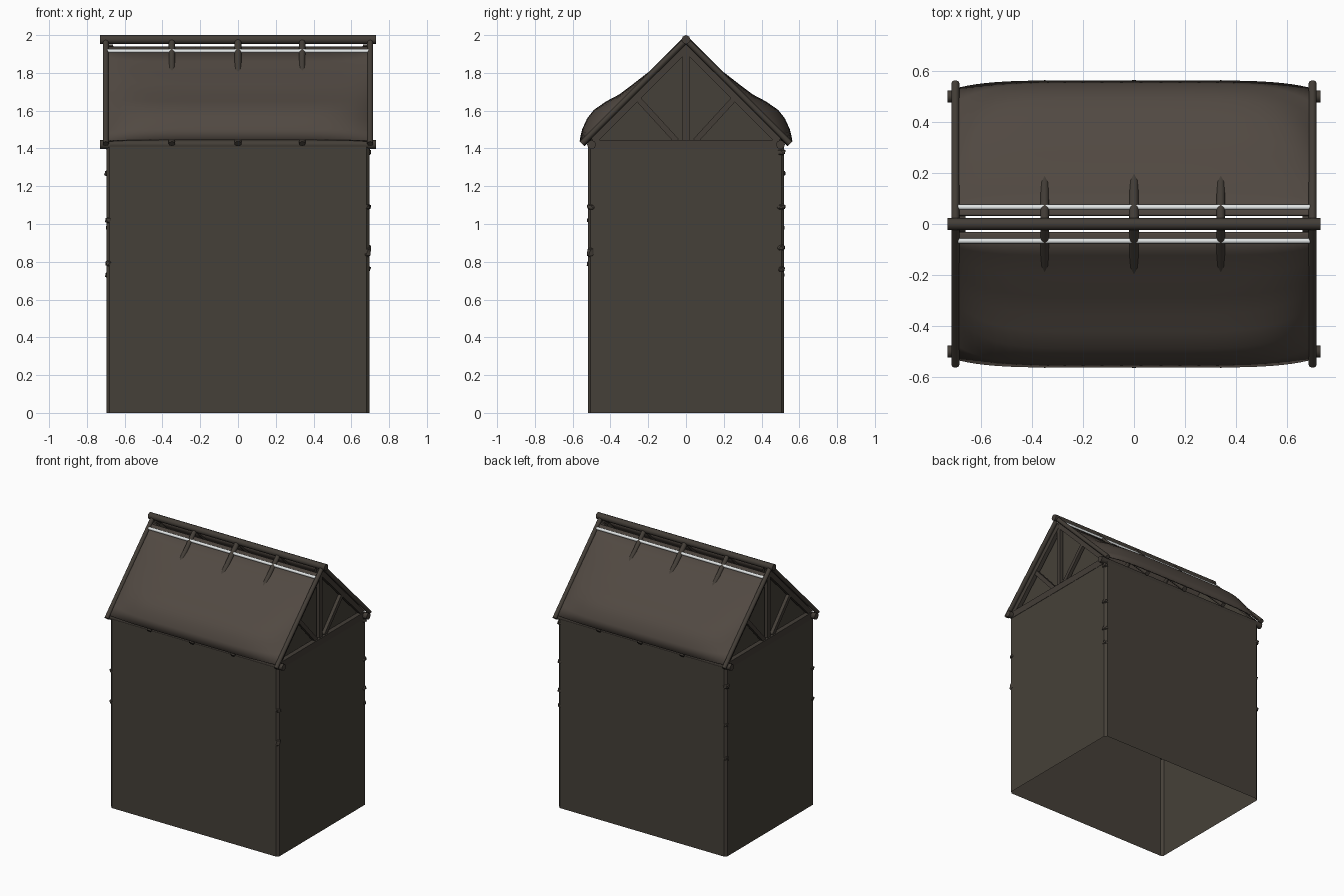
import bpy, bmesh, math, random
from mathutils import Vector

if "Cube" in bpy.data.objects:
    bpy.data.objects.remove(bpy.data.objects["Cube"])

random.seed(4)

def mat(name, col):
    m = bpy.data.materials.new(name)
    m.diffuse_color = (*col, 1)
    m.use_nodes = True
    m.node_tree.nodes["Principled BSDF"].inputs["Base Color"].default_value = m.diffuse_color
    return m

WALL = mat("dark wall", (0.060, 0.051, 0.040))
WOOD = mat("dark timber", (0.056, 0.047, 0.038))
CLOTH = mat("brown canvas", (0.082, 0.066, 0.054))
PALE = mat("pale cord", (0.85, 0.88, 0.88))

def finish(bm, name, m, smooth=None):
    me = bpy.data.meshes.new(name)
    bmesh.ops.recalc_face_normals(bm, faces=bm.faces)
    bm.to_mesh(me)
    bm.free()
    o = bpy.data.objects.new(name, me)
    bpy.context.collection.objects.link(o)
    me.materials.append(m)
    if smooth:
        bpy.ops.object.select_all(action='DESELECT')
        o.select_set(True)
        bpy.context.view_layer.objects.active = o
        bpy.ops.object.shade_smooth_by_angle(angle=math.radians(smooth))
    return o

def pole(name, a, b, r, m=WOOD, sides=8, r2=None):
    a, b = Vector(a), Vector(b)
    bm = bmesh.new()
    bmesh.ops.create_cone(bm, cap_ends=True, segments=sides, radius1=r,
                          radius2=r if r2 is None else r2, depth=(b - a).length)
    rot = (b - a).to_track_quat('Z', 'Y').to_matrix().to_4x4()
    rot.translation = (a + b) / 2
    bm.transform(rot)
    return finish(bm, name, m, 50)

def beam(name, x, p, q, width, depth):
    """Square timber in the gable plane from p to q (y, z)."""
    p, q = Vector(p), Vector(q)
    d = (q - p).normalized()
    n = Vector((-d.y, d.x)) * width / 2
    bm = bmesh.new()
    rings = [[bm.verts.new((xx, c.x, c.y)) for c in (p + n, q + n, q - n, p - n)]
             for xx in (x - depth / 2, x + depth / 2)]
    for ring in rings:
        bm.faces.new(ring)
    for i in range(4):
        j = (i + 1) % 4
        bm.faces.new((rings[0][i], rings[0][j], rings[1][j], rings[1][i]))
    return finish(bm, name, WOOD)

# Walls: thin open-bottomed shell with chamfered corners
bm = bmesh.new()
X, Y, C = 0.695, 0.52, 0.015
outline = [(X, -Y + C), (X, Y - C), (X - C, Y), (-X + C, Y),
           (-X, Y - C), (-X, -Y + C), (-X + C, -Y), (X - C, -Y)]
lo = [bm.verts.new((x, y, 0)) for x, y in outline]
hi = [bm.verts.new((x, y, 1.41)) for x, y in outline]
for i in range(8):
    j = (i + 1) % 8
    bm.faces.new((lo[i], lo[j], hi[j], hi[i]))
finish(bm, "walls", WALL)

# Ridge pole
pole("ridge_pole", (-0.73, 0, 1.976), (0.73, 0, 1.976), 0.024)

PROFILE = [(0.035, 1.935), (0.12, 1.853), (0.20, 1.797), (0.28, 1.735), (0.35, 1.682),
           (0.42, 1.645), (0.485, 1.60), (0.52, 1.555), (0.545, 1.50), (0.558, 1.445)]

for s, side in ((-1, "front"), (1, "back")):
    pole(side + "_eave_pole", (-0.73, s * 0.50, 1.42), (0.73, s * 0.50, 1.42), 0.024)
    # Pale cord below the ridge
    pole(side + "_cord", (-0.69, s * 0.066, 1.916), (0.69, s * 0.066, 1.916), 0.011, PALE)
    # Rafters: two outer, three partly hidden by the canvas
    for x, r in ((-0.70, 0.016), (-0.35, 0.017), (0, 0.019), (0.34, 0.017), (0.70, 0.016)):
        pole(side + "_rafter", (x, 0, 1.975), (x, s * 0.552, 1.425), r)
    # Canvas: straight at the gable edges, bulging between them
    bm = bmesh.new()
    n = len(PROFILE)
    NX = 28
    grid = []
    for i in range(NX + 1):
        u = -math.cos(math.pi * i / NX)
        bulge = 1 - abs(u) ** 6
        col = []
        for k, (py, pz) in enumerate(PROFILE):
            t = k / (n - 1)
            ey, ez = 0.035 + 0.495 * t, 1.935 - 0.495 * t
            col.append(bm.verts.new((u * 0.69, s * (ey + (py - ey) * bulge),
                                     ez + (pz - ez) * bulge)))
        grid.append(col)
    for i in range(NX):
        for k in range(n - 1):
            bm.faces.new((grid[i][k], grid[i + 1][k], grid[i + 1][k + 1], grid[i][k + 1]))
    canvas = finish(bm, side + "_canvas", CLOTH, 60)
    sol = canvas.modifiers.new("thickness", 'SOLIDIFY')
    sol.thickness = 0.01
    sol.offset = 0

# Gables: recessed panel, tie beam, king post and braces
for s, side in ((-1, "left"), (1, "right")):
    bm = bmesh.new()
    bm.faces.new([bm.verts.new((s * 0.64, y, z))
                  for y, z in ((-0.51, 1.40), (0.51, 1.40), (0.51, 1.44), (0, 1.95), (-0.51, 1.44))])
    finish(bm, side + "_gable_panel", WALL)
    beam(side + "_tie_beam", s * 0.68, (-0.50, 1.42), (0.50, 1.42), 0.05, 0.035)
    beam(side + "_king_post", s * 0.675, (0, 1.44), (0, 1.95), 0.035, 0.025)
    for t in (-1, 1):
        beam(side + "_brace", s * 0.675, (t * 0.05, 1.44), (t * 0.27, 1.68), 0.03, 0.025)
        beam(side + "_inner_rafter", s * 0.675, (t * 0.49, 1.44), (0, 1.93), 0.035, 0.03)

# Lumpy knots along the wall corners
KNOTS = {(1, -1): (1.09, 0.85), (1, 1): (1.38, 1.09, 0.875, 0.76),
         (-1, 1): (1.27, 0.98, 0.73), (-1, -1): (1.02, 0.79)}
for (sx, sy), heights in KNOTS.items():
    for z in heights:
        bm = bmesh.new()
        bmesh.ops.create_icosphere(bm, subdivisions=1, radius=1)
        k = random.uniform(0.85, 1.1)
        tall = 0.036 if (sx, sy) == (1, -1) and z < 1 else 0.021
        for v in bm.verts:
            j = random.uniform(0.85, 1.12)
            v.co = Vector((v.co.x * 0.025 * k * j + sx * 0.683,
                           v.co.y * 0.027 * k * j + sy * 0.503,
                           v.co.z * tall * j + z))
        finish(bm, "corner_knot", WOOD)
